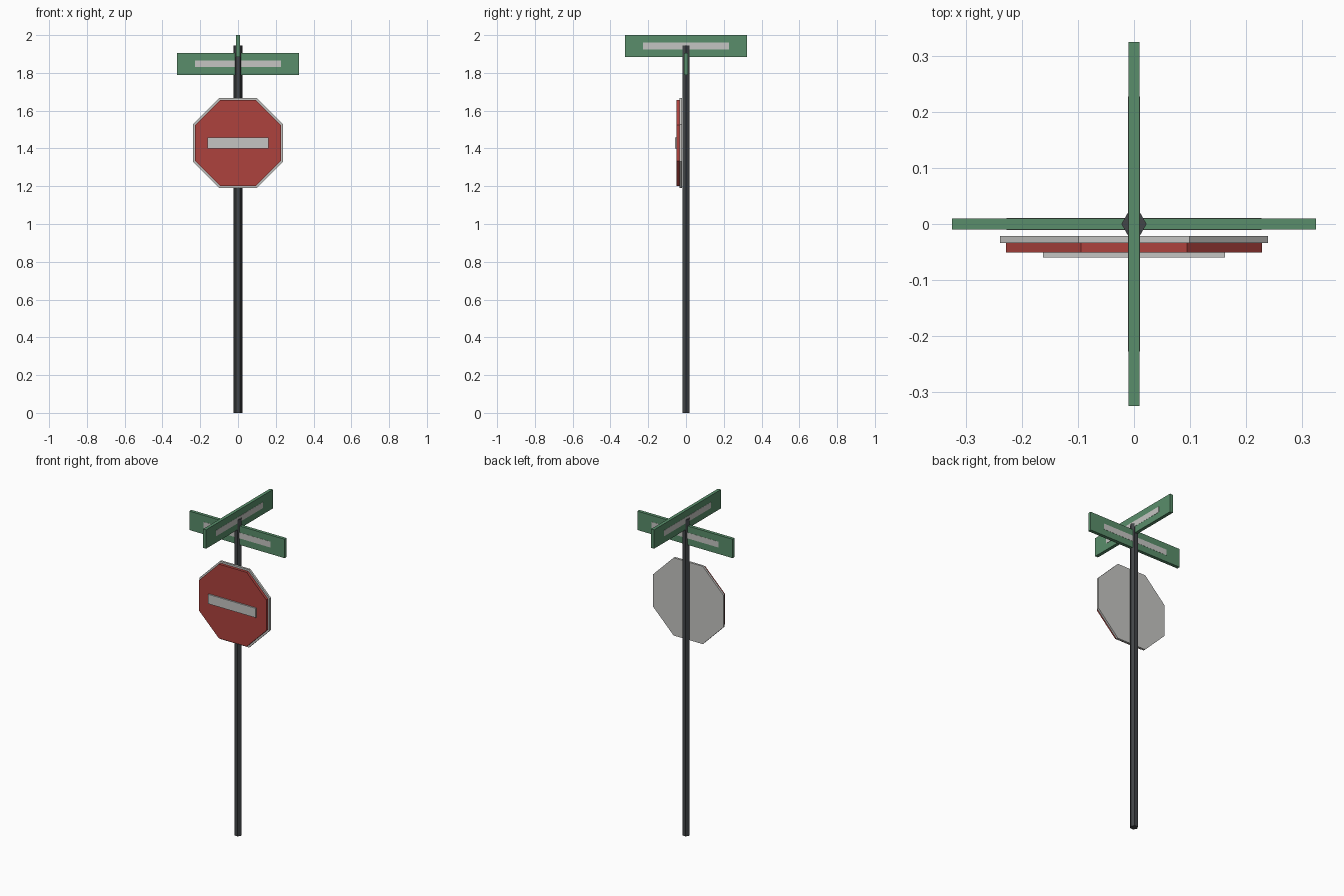
import bpy
import bmesh
import math
from mathutils import Matrix

cube = bpy.data.objects.get("Cube")
if cube:
    bpy.data.objects.remove(cube, do_unlink=True)


def material(name, rgb):
    mat = bpy.data.materials.new(name)
    mat.use_nodes = True
    mat.diffuse_color = (*rgb, 1)
    mat.node_tree.nodes["Principled BSDF"].inputs["Base Color"].default_value = (*rgb, 1)
    return mat


DARK = material("dark_metal", (0.055, 0.06, 0.065))
RED = material("sign_red", (0.42, 0.055, 0.048))
GREEN = material("street_green", (0.10, 0.27, 0.145))
PALE = material("pale_grey", (0.56, 0.56, 0.54))


def add_object(name, bm, mat):
    mesh = bpy.data.meshes.new(name)
    bm.to_mesh(mesh)
    bm.free()
    mesh.materials.append(mat)
    obj = bpy.data.objects.new(name, mesh)
    bpy.context.collection.objects.link(obj)
    return obj


def box(name, center, size, mat, turn=0):
    bm = bmesh.new()
    bmesh.ops.create_cube(bm, size=1, matrix=Matrix.Rotation(turn, 4, "Z")
                          @ Matrix.Translation(center) @ Matrix.Diagonal((*size, 1)))
    return add_object(name, bm, mat)


def prism(name, sides, radius, depth, matrix, mat):
    bm = bmesh.new()
    bmesh.ops.create_cone(bm, cap_ends=True, segments=sides, radius1=radius,
                          radius2=radius, depth=depth, matrix=matrix)
    return add_object(name, bm, mat)


# Six-sided pole with its corners pointing left and right
POLE_TOP = 1.945
prism("pole", 6, 0.0225, POLE_TOP,
      Matrix.Translation((0, 0, POLE_TOP / 2)) @ Matrix.Rotation(math.pi / 2, 4, "Z"), DARK)


# Octagonal plates, flat edge up, facing the front
def octagon(name, half_width, y_front, y_back, mat):
    place = (Matrix.Translation((0, (y_front + y_back) / 2, 1.429))
             @ Matrix.Rotation(math.pi / 2, 4, "X")
             @ Matrix.Rotation(math.pi / 8, 4, "Z"))
    prism(name, 8, half_width / math.cos(math.pi / 8), y_back - y_front, place, mat)


octagon("sign_backing", 0.239, -0.034, -0.021, PALE)
octagon("sign_face", 0.228, -0.051, -0.034, RED)
box("sign_bar", (0, -0.055, 1.428), (0.324, 0.009, 0.058), PALE)


# Two crossed street blades, each with a pale strip on both sides
def street_blade(name, z, turn):
    box(name, (0, 0, z), (0.648, 0.02, 0.116), GREEN, turn)
    for side, label in ((-1, "front"), (1, "back")):
        box(f"{name}_{label}_strip", (0, side * 0.0102, z),
            (0.455, 0.0016, 0.036), PALE, turn)


street_blade("lower_blade", 1.848, 0)
street_blade("upper_blade", 1.942, math.pi / 2)
